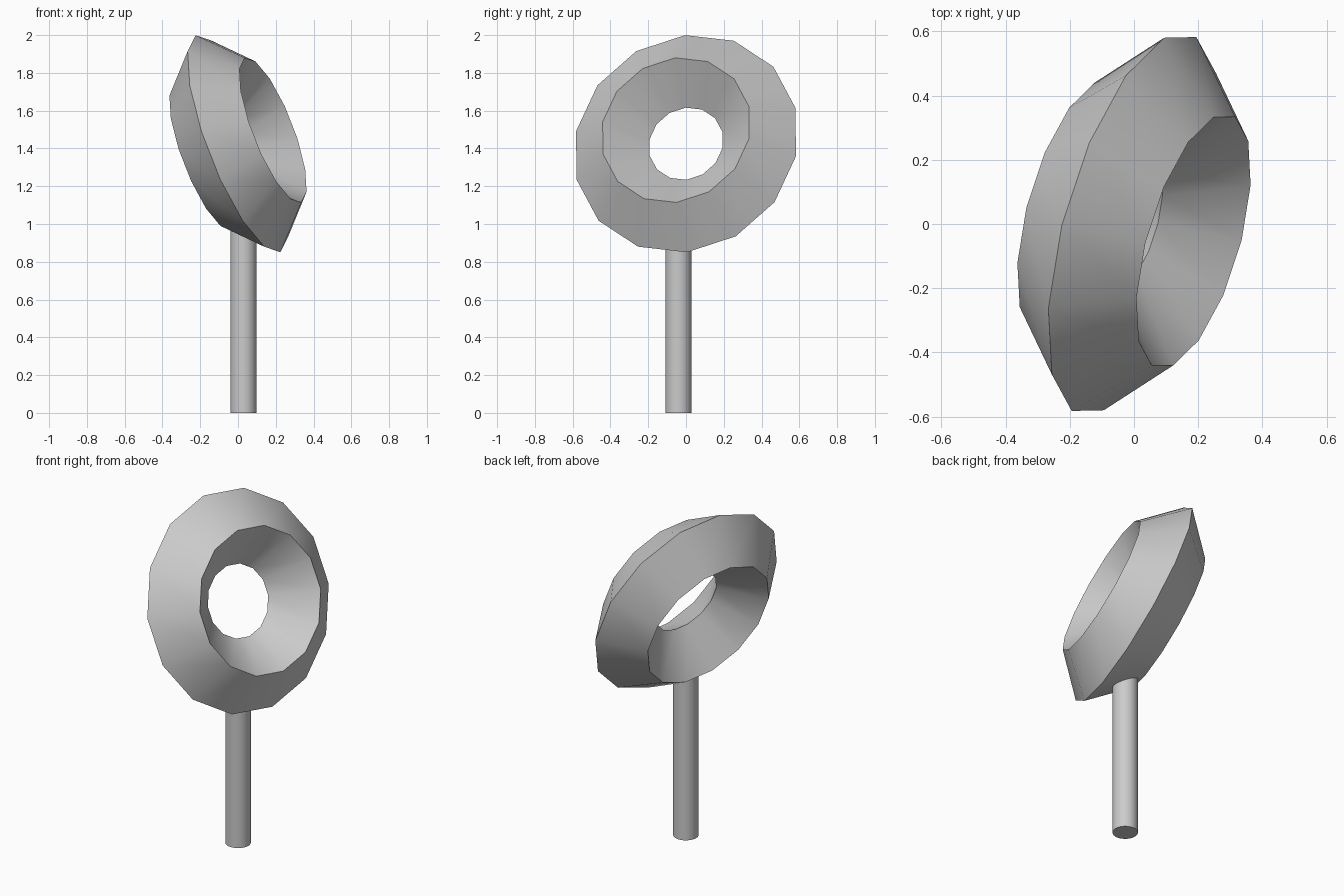
import bpy
import math
from mathutils import Matrix, Vector

if "Cube" in bpy.data.objects:
    bpy.data.objects.remove(bpy.data.objects["Cube"])


def smooth(name):
    obj = bpy.context.object
    obj.name = name
    bpy.ops.object.shade_smooth_by_angle(angle=math.radians(35))
    return obj


# Tilted ring with a diamond cross-section; one corner points at the top
axis = Vector((0.90, -0.26, 0.35)).normalized()
top = Vector((-0.225, -0.005, 0.575))
top = (top - axis * top.dot(axis)).normalized()
side = axis.cross(top)
bpy.ops.mesh.primitive_torus_add(major_segments=14, minor_segments=4,
                                 major_radius=0.411, minor_radius=0.206)
ring = smooth("ring_head")
basis = Matrix((top, side, axis)).transposed().to_4x4()
ring.matrix_world = Matrix.Translation((0, 0, 1.425)) @ basis

# Round post, its top buried in the ring
height = 0.97
bpy.ops.mesh.primitive_cylinder_add(vertices=32, radius=0.069, depth=height,
                                    location=(0.029, -0.04, height / 2))
smooth("post")
